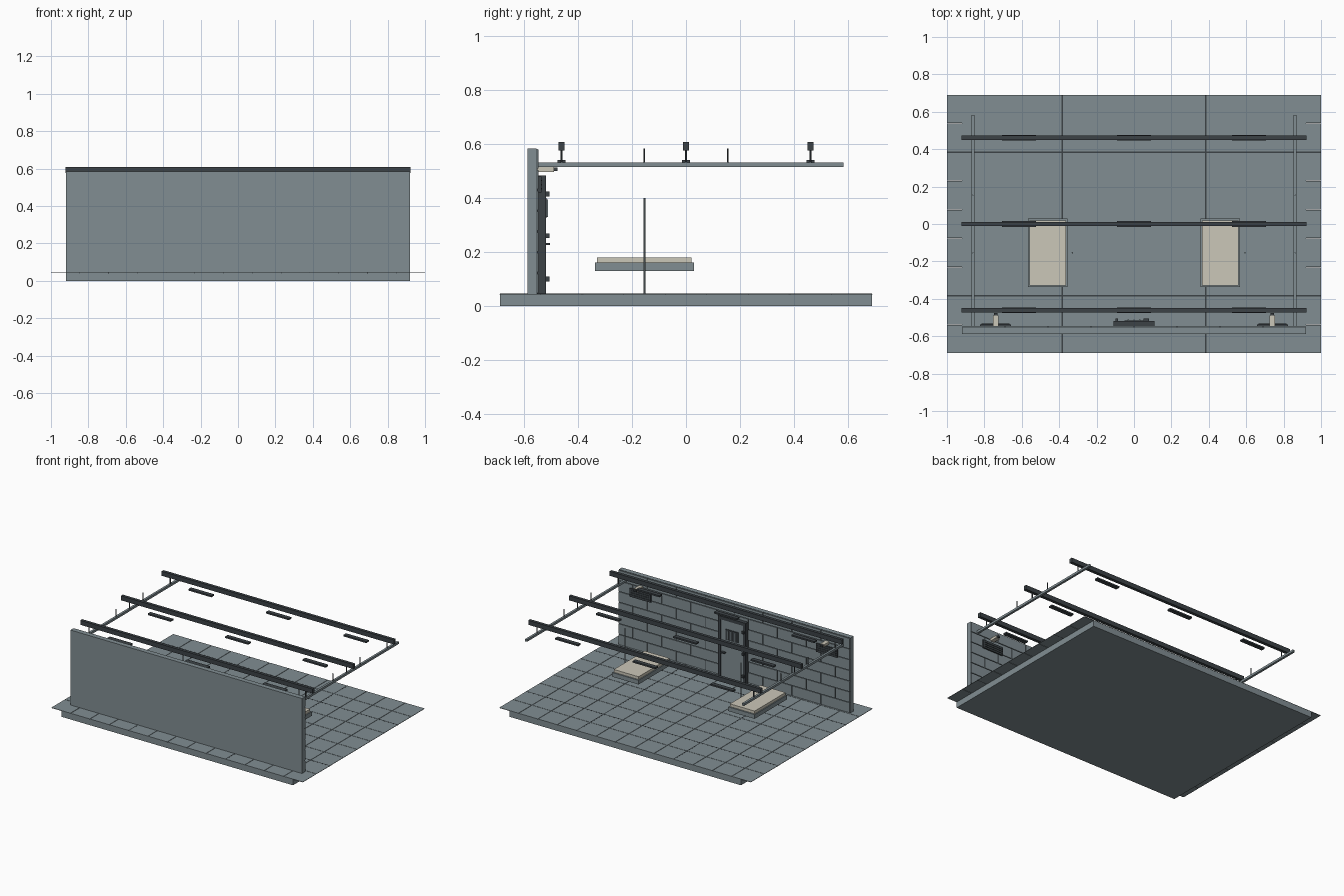
import bpy
import bmesh
from mathutils import Matrix, Vector

if "Cube" in bpy.data.objects:
    bpy.data.objects.remove(bpy.data.objects["Cube"], do_unlink=True)


def material(name, r, g, b):
    m = bpy.data.materials.new(name)
    m.use_nodes = True
    m.diffuse_color = (r, g, b, 1)
    m.node_tree.nodes["Principled BSDF"].inputs["Base Color"].default_value = (r, g, b, 1)
    return m


STONE = material("blue_grey_stone", 0.22, 0.27, 0.29)
DARK = material("dark_steel", 0.045, 0.055, 0.062)
CREAM = material("cream", 0.60, 0.57, 0.48)


def boxes(name, spans, mat):
    """One object made of boxes, each given as (x0, x1, y0, y1, z0, z1)."""
    bm = bmesh.new()
    for x0, x1, y0, y1, z0, z1 in spans:
        centre = Vector((x0 + x1, y0 + y1, z0 + z1)) / 2
        size = Matrix.Diagonal((x1 - x0, y1 - y0, z1 - z0, 1))
        bmesh.ops.create_cube(bm, size=1, matrix=Matrix.Translation(centre) @ size)
    mesh = bpy.data.meshes.new(name)
    bm.to_mesh(mesh)
    bm.free()
    mesh.materials.append(mat)
    ob = bpy.data.objects.new(name, mesh)
    bpy.context.collection.objects.link(ob)
    return ob


def rod(name, x, y, z0, z1, radius, mat):
    bpy.ops.mesh.primitive_cylinder_add(vertices=8, radius=radius, depth=z1 - z0,
                                        location=(x, y, (z0 + z1) / 2))
    ob = bpy.context.object
    ob.name = name
    ob.data.materials.append(mat)
    bpy.ops.object.shade_smooth_by_angle()


# Floor slab with a thin overhanging layer of tiles
FLOOR = 0.045
TILE = 2 / 13
GAP = 0.0015
boxes("floor_slab", [(-0.92, 0.92, -0.69, 0.69, 0, 0.042)], STONE)
tiles = []
for i in range(13):
    for j in range(9):
        x, y = -1 + i * TILE, -TILE * 4.5 + j * TILE
        tiles.append((x + GAP, x + TILE - GAP, y + GAP, y + TILE - GAP, 0.042, FLOOR))
boxes("floor_tiles", tiles, STONE)

# Dark expansion joints between groups of tiles
joint = TILE * 2.5
boxes("floor_joints",
      [(s * joint - 0.004, s * joint + 0.004, -0.69, 0.69, 0.042, 0.0455) for s in (-1, 1)]
      + [(-1, 1, s * joint - 0.004, s * joint + 0.004, 0.042, 0.0455) for s in (-1, 1)], DARK)

# Wall with brick facing in running bond on its inner side
boxes("wall", [(-0.92, 0.92, -0.587, -0.553, FLOOR, 0.583)], STONE)
boxes("mortar", [(-0.918, 0.918, -0.553, -0.551, FLOOR, 0.581)], DARK)
bricks = []
ROW = 0.538 / 7
LENGTH = 0.23
for r in range(7):
    z = FLOOR + r * ROW
    start = -0.92 - (LENGTH / 2 if r % 2 else 0)
    for k in range(9):
        x0 = max(start + k * LENGTH, -0.92)
        x1 = min(start + (k + 1) * LENGTH, 0.92)
        if x1 - x0 > 0.02:
            bricks.append((x0 + 0.003, x1 - 0.003, -0.551, -0.546, z + 0.003, z + ROW - 0.003))
boxes("wall_bricks", bricks, STONE)

# Door: frame, leaf, barred window, hinges and handle
boxes("door_frame", [(-0.11, -0.088, -0.55, -0.519, FLOOR, 0.483),
                     (0.088, 0.11, -0.55, -0.519, FLOOR, 0.483),
                     (-0.11, 0.11, -0.55, -0.519, 0.46, 0.483)], DARK)
boxes("door_leaf", [(-0.088, 0.088, -0.55, -0.523, FLOOR, 0.46)], STONE)
boxes("door_window", [(-0.05, 0.05, -0.523, -0.517, 0.325, 0.4)], DARK)
boxes("window_bars", [(x - 0.004, x + 0.004, -0.517, -0.511, 0.33, 0.395)
                      for x in (-0.03, 0, 0.03)], STONE)
boxes("door_hinges", [(-0.1, -0.085, -0.519, -0.506, z - 0.009, z + 0.009)
                      for z in (0.1, 0.26, 0.415)], DARK)
boxes("door_handle", [(0.05, 0.08, -0.523, -0.504, 0.226, 0.234)], DARK)

for side, s in (("right", -1), ("left", 1)):
    # Wall vent with slats
    v = 0.74 * s
    boxes(side + "_vent", [(v - 0.083, v + 0.083, -0.551, -0.536, 0.42, 0.48)], DARK)
    boxes(side + "_vent_slats", [(v - 0.075, v + 0.075, -0.536, -0.533, z, z + 0.005)
                                 for z in (0.432, 0.447, 0.462)], DARK)
    # Small wall camera
    boxes(side + "_camera_body", [(v - 0.015, v + 0.015, -0.55, -0.49, 0.497, 0.515)], CREAM)
    boxes(side + "_camera_lens", [(v - 0.009, v + 0.009, -0.49, -0.477, 0.5, 0.512)], DARK)

    # Bunk and mattress, with a thin standing rod beside it
    b = 0.461 * s
    boxes(side + "_bunk_base", [(b - 0.105, b + 0.105, -0.338, 0.03, 0.13, 0.16)], STONE)
    boxes(side + "_mattress", [(b - 0.098, b + 0.098, -0.33, 0.02, 0.16, 0.18)], CREAM)
    rod(side + "_bunk_rod", b + 0.132, -0.154, FLOOR, 0.4, 0.004, STONE)

    # Overhead rail with hangers
    x = 0.861 * s
    boxes(side + "_rail", [(x - 0.008, x + 0.008, -0.55, 0.584, 0.515, 0.531)], STONE)
    for y in (-0.154, 0.154):
        rod(side + "_hanger", x, y, 0.531, 0.583, 0.003, DARK)
    for y in (-0.461, 0, 0.461):
        rod(side + "_beam_post", x, y, 0.531, 0.577, 0.004, DARK)

# Ceiling beams and the lamps under them
for n, y in (("front", -0.461), ("middle", 0), ("rear", 0.461)):
    boxes(n + "_beam", [(-0.922, 0.922, y - 0.011, y + 0.011, 0.576, 0.608)], DARK)
    boxes(n + "_lamps", [(x - 0.091, x + 0.091, y - 0.015, y + 0.015, 0.529, 0.54)
                         for x in (-0.615, 0, 0.615)], DARK)
